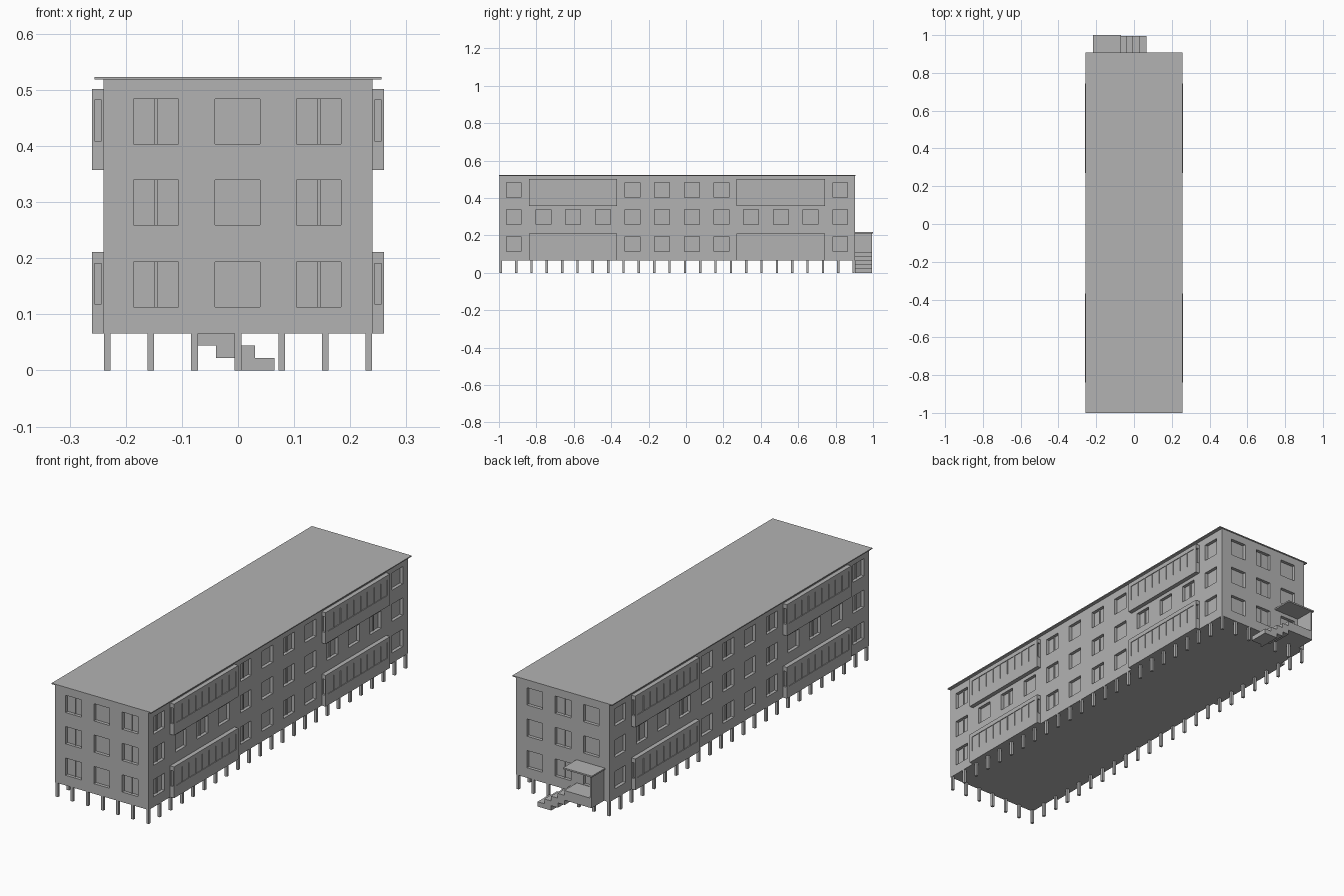
import bpy, bmesh

cube = bpy.data.objects.get("Cube")
if cube:
    bpy.data.objects.remove(cube, do_unlink=True)

GREY = (0.45, 0.45, 0.45, 1)
mat = bpy.data.materials.new("concrete grey")
mat.use_nodes = True
mat.diffuse_color = GREY
mat.node_tree.nodes["Principled BSDF"].inputs["Base Color"].default_value = GREY


def boxes(name, specs):
    """One object made of boxes, each given as (x0, x1, y0, y1, z0, z1)."""
    bm = bmesh.new()
    for x0, x1, y0, y1, z0, z1 in specs:
        verts = bmesh.ops.create_cube(bm, size=1)["verts"]
        bmesh.ops.scale(bm, verts=verts, vec=(x1 - x0, y1 - y0, z1 - z0))
        bmesh.ops.translate(bm, verts=verts,
                            vec=((x0 + x1) / 2, (y0 + y1) / 2, (z0 + z1) / 2))
    mesh = bpy.data.meshes.new(name)
    bm.to_mesh(mesh)
    bm.free()
    mesh.materials.append(mat)
    ob = bpy.data.objects.new(name, mesh)
    bpy.context.scene.collection.objects.link(ob)
    return ob


def cut(target, specs):
    """Subtract boxes from an object and drop the cutter."""
    cutter = boxes("window_cutter", specs)
    cutter.hide_render = True
    mod = target.modifiers.new("openings", 'BOOLEAN')
    mod.operation = 'DIFFERENCE'
    mod.solver = 'EXACT'
    mod.object = cutter
    bpy.context.view_layer.objects.active = target
    bpy.ops.object.modifier_apply(modifier=mod.name)
    bpy.data.objects.remove(cutter, do_unlink=True)


def span(a, b):
    return (min(a, b), max(a, b))


# Main dimensions
W, FRONT, BACK = 0.24, -0.997, 0.903
BASE, TOP = 0.066, 0.519
HALF, DEPTH, BAR = 0.04, 0.015, 0.003
floors = [0.153, 0.299, 0.444]
end_columns = [-0.146, -0.001, 0.144]
side_columns = [-0.921 + 0.1587 * i for i in range(12)]
balcony_columns = (1, 2, 3, 8, 9, 10)

# Window recesses and centre mullions on all four walls
recesses, mullions = [], []
for level, z in enumerate(floors):
    zs = (z - HALF, z + HALF)
    for wall, inward in ((FRONT, 1), (BACK, -1)):
        for i, x in enumerate(end_columns):
            recesses.append((x - HALF, x + HALF,
                             *span(wall - inward * 0.02, wall + inward * DEPTH), *zs))
            if (i % 2 == 0) == (inward == 1):
                mullions.append((x - BAR, x + BAR,
                                 *span(wall + inward * 0.011, wall + inward * 0.017), *zs))
    for side in (-1, 1):
        for i, y in enumerate(side_columns):
            if level != 1 and i in balcony_columns:
                continue
            recesses.append((*span(side * (W - DEPTH), side * (W + 0.02)),
                             y - HALF, y + HALF, *zs))
            if i % 2 == 0:
                mullions.append((*span(side * (W - 0.017), side * (W - 0.011)),
                                 y - BAR, y + BAR, *zs))

body = boxes("building_body", [(-W, W, FRONT, BACK, BASE, TOP)])
cut(body, recesses)
boxes("window_mullions", mullions)

# Flat roof with side eaves
boxes("roof", [(-0.256, 0.256, -1.0, 0.907, 0.5185, 0.523)])

# Glazed balconies, two stacks per side
PANES = 9
for side in (-1, 1):
    for mid in (-0.604, 0.507):
        for z in (floors[0], floors[2]):
            y0, y1 = mid - 0.236, mid + 0.236
            bottom = z - 0.087
            balcony = boxes("balcony", [(*span(side * (W - 0.002), side * 0.26),
                                         y0, y1, bottom, bottom + 0.145)])
            zs = (z - 0.035, z + 0.038)
            step = (y1 - y0 - 0.03) / PANES
            openings = [(*span(side * 0.257, side * 0.28),
                         y0 + 0.017 + i * step, y0 + 0.013 + (i + 1) * step, *zs)
                        for i in range(PANES)]
            openings += [(*span(side * 0.243, side * 0.2555), a, b, *zs)
                         for a, b in ((y0 - 0.02, y0 + 0.01), (y1 - 0.01, y1 + 0.02))]
            cut(balcony, openings)

# Row of short piles around the perimeter
P = 0.006
pile_x = [-0.233 + 0.0777 * i for i in range(7)]
pile_y = [-0.99 + 0.0820 * i for i in range(24)]
spots = [(x, y) for x in pile_x for y in pile_y
         if x in (pile_x[0], pile_x[-1]) or y in (pile_y[0], pile_y[-1])]
boxes("piles", [(x - P, x + P, y - P, y + P, 0, BASE + 0.001) for x, y in spots])

# Rear entrance: overlapping steps, landing, side wall and canopy
RISE = 0.0222
boxes("entrance_steps", [(-0.005 - 0.0345 * i, 0.065 - 0.0345 * i, BACK, 0.995,
                          RISE * i, RISE * (i + 1)) for i in range(4)])
boxes("entrance_landing", [(-0.212, -0.072, BACK, 0.995, BASE, 0.111)])
boxes("entrance_side_wall", [(-0.212, -0.204, BACK, 0.995, 0.111, 0.211)])
boxes("entrance_canopy", [(-0.217, -0.07, BACK, 1.0, 0.211, 0.218)])
